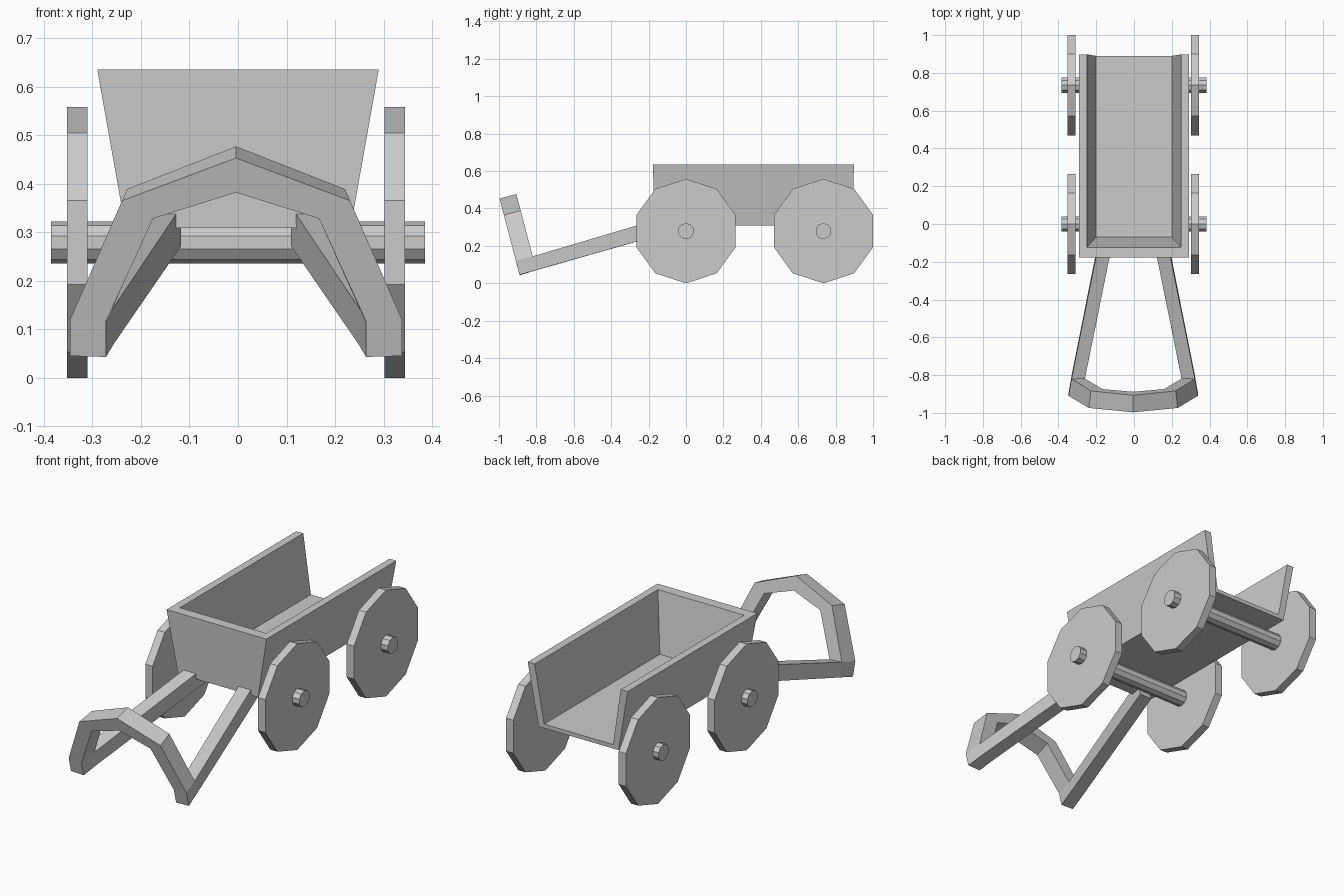
import bpy, bmesh, math
from mathutils import Matrix

cube = bpy.data.objects.get("Cube")
if cube:
    bpy.data.objects.remove(cube, do_unlink=True)

GREY = (0.6, 0.6, 0.6, 1)
mat = bpy.data.materials.new("plain_grey")
mat.use_nodes = True
mat.diffuse_color = GREY
mat.node_tree.nodes["Principled BSDF"].inputs["Base Color"].default_value = GREY

OFFSET = -0.004     # wheels and handle sit slightly off centre
WHEEL_Z = 0.279
AXLES = {"front": 0.0, "rear": 0.735}


def finish(name, bm, x=0.0):
    bmesh.ops.recalc_face_normals(bm, faces=bm.faces)
    mesh = bpy.data.meshes.new(name)
    bm.to_mesh(mesh)
    bm.free()
    mesh.materials.append(mat)
    obj = bpy.data.objects.new(name, mesh)
    obj.location.x = x
    bpy.context.collection.objects.link(obj)


def disc(name, radius, width, x, y):
    """Ten-sided cylinder along x with a corner at the top."""
    bm = bmesh.new()
    bmesh.ops.create_cone(bm, cap_ends=True, segments=10, radius1=radius,
                          radius2=radius, depth=width)
    top = max(bm.verts, key=lambda v: v.co.y).co
    turn = math.pi / 2 - math.atan2(top.y, top.x)
    bm.transform(Matrix.Rotation(math.pi / 2, 4, 'Z') @ Matrix.Rotation(math.pi / 2, 4, 'X')
                 @ Matrix.Rotation(turn, 4, 'Z'))
    bm.transform(Matrix.Translation((x, y, WHEEL_Z)))
    finish(name, bm)


def loft(name, rings, x):
    """Closed solid through a list of four-point rings."""
    bm = bmesh.new()
    rows = [[bm.verts.new(p) for p in ring] for ring in rings]
    for a, b in zip(rows, rows[1:]):
        for i in range(4):
            j = (i + 1) % 4
            bm.faces.new((a[i], a[j], b[j], b[i]))
    bm.faces.new(rows[0])
    bm.faces.new(rows[-1])
    finish(name, bm, x)


# Axles and wheels
for end, y in AXLES.items():
    disc(end + "_axle", 0.043, 0.77, 0, y)
    for side, s in (("left", 1), ("right", -1)):
        disc(f"{end}_{side}_wheel", WHEEL_Z, 0.042, OFFSET + s * 0.327, y)

# Open-backed cart body: each corner runs outer bottom, outer top, rim, floor
HALF = (0.232, 0.29, 0.25, 0.2)
HEIGHT = (0.309, 0.635, 0.635, 0.33)
FRONT_Y = (-0.165, -0.178, -0.124, -0.069)
BACK_Y = (0.89, 0.898, 0.898, 0.89)
bm = bmesh.new()
corners = [[bm.verts.new((s * x, y, z)) for x, y, z in zip(HALF, ys, HEIGHT)]
           for s, ys in ((-1, BACK_Y), (-1, FRONT_Y), (1, FRONT_Y), (1, BACK_Y))]
for a, b in zip(corners, corners[1:]):
    for i in range(3):
        bm.faces.new((a[i], a[i + 1], b[i + 1], b[i]))
for i in (0, 3):
    bm.faces.new([c[i] for c in corners])
bm.faces.new(corners[0] + corners[3][::-1])
finish("cart_body", bm)


# Handle: a tilted arch joining two shafts
def front_pt(x, z):
    return (x, -0.89 - (z - 0.045) * 0.262, z)


def back_pt(x, z):
    px, py, pz = front_pt(x, z)
    return (px * 0.955, py + 0.09, pz + 0.024)


def station(outer, inner, s=1):
    o, i = (s * outer[0], outer[1]), (s * inner[0], inner[1])
    return [front_pt(*o), front_pt(*i), back_pt(*i), back_pt(*o)]


FOOT = ((0.342, 0.12), (0.268, 0.116))
BEND = ((0.235, 0.365), (0.171, 0.328))
CROWN = ((0, 0.453), (0, 0.382))
loft("handle_arch", [station(*FOOT, -1), station(*BEND, -1), station(*CROWN),
                     station(*BEND), station(*FOOT)], OFFSET)

for side, s in (("left", 1), ("right", -1)):
    # ring order: outer bottom, inner bottom, inner top, outer top
    toe = [(s * 0.342, -0.89, 0.045), (s * 0.268, -0.89, 0.043),
           front_pt(s * FOOT[1][0], FOOT[1][1]), front_pt(s * FOOT[0][0], FOOT[0][1])]
    knee = [(s * 0.326, -0.8, 0.071), (s * 0.252, -0.8, 0.07),
            back_pt(s * FOOT[1][0], FOOT[1][1]), back_pt(s * FOOT[0][0], FOOT[0][1])]
    tail = [(s * 0.185, -0.09, 0.272), (s * 0.113, -0.09, 0.272),
            (s * 0.113, -0.115, 0.353), (s * 0.185, -0.115, 0.353)]
    loft(side + "_shaft", [toe, knee, tail], OFFSET)
